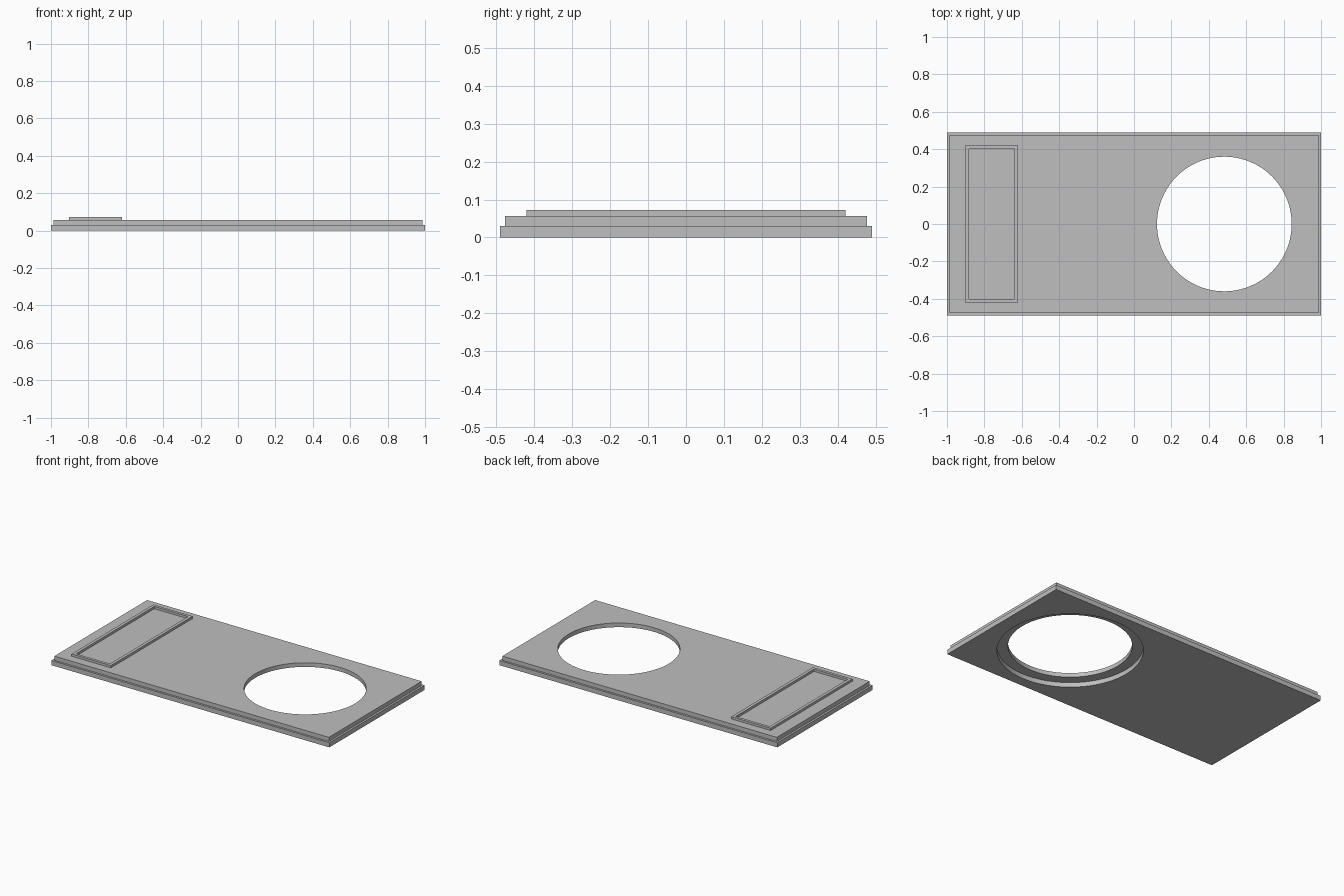
import bpy
import bmesh
import math

if "Cube" in bpy.data.objects:
    bpy.data.objects.remove(bpy.data.objects["Cube"])

grey = bpy.data.materials.new("light grey")
grey.use_nodes = True
colour = (0.52, 0.52, 0.52, 1)
grey.diffuse_color = colour
grey.node_tree.nodes["Principled BSDF"].inputs["Base Color"].default_value = colour


def rectangle(x0, x1, half_y):
    return [(x0, -half_y), (x1, -half_y), (x1, half_y), (x0, half_y)]


def circle(cx, radius, sides=96):
    return [(cx + radius * math.cos(math.tau * i / sides),
             radius * math.sin(math.tau * i / sides)) for i in range(sides)]


def holed_slab(name, outer, inner, z0, z1):
    """Extrude the area between two closed outlines into a solid."""
    bm = bmesh.new()
    edges = []
    for loop in (outer, inner):
        verts = [bm.verts.new((x, y, z0)) for x, y in loop]
        edges += [bm.edges.new((a, b)) for a, b in zip(verts, verts[1:] + verts[:1])]
    bmesh.ops.triangle_fill(bm, edges=edges, use_beauty=True)
    top = bmesh.ops.extrude_face_region(bm, geom=bm.faces[:], use_keep_orig=True)
    bmesh.ops.translate(bm, vec=(0, 0, z1 - z0),
                        verts=[v for v in top["geom"] if isinstance(v, bmesh.types.BMVert)])
    bmesh.ops.recalc_face_normals(bm, faces=bm.faces[:])
    mesh = bpy.data.meshes.new(name)
    bm.to_mesh(mesh)
    bm.free()
    mesh.materials.append(grey)
    obj = bpy.data.objects.new(name, mesh)
    bpy.context.collection.objects.link(obj)
    bpy.ops.object.select_all(action="DESELECT")
    obj.select_set(True)
    bpy.context.view_layer.objects.active = obj
    bpy.ops.object.shade_smooth_by_angle(angle=math.radians(30))
    return obj


HOLE_X = 0.483

# Wide lower plate with the larger counterbore
holed_slab("lower_plate", rectangle(-1, 1, 0.49), circle(HOLE_X, 0.424), 0, 0.03)

# Slightly inset upper plate with the through hole
holed_slab("upper_plate", rectangle(-0.987, 0.987, 0.477), circle(HOLE_X, 0.36), 0.03, 0.057)

# Thin raised frame on the right end
holed_slab("raised_frame", rectangle(-0.903, -0.62, 0.42),
           rectangle(-0.883, -0.64, 0.402), 0.057, 0.072)
